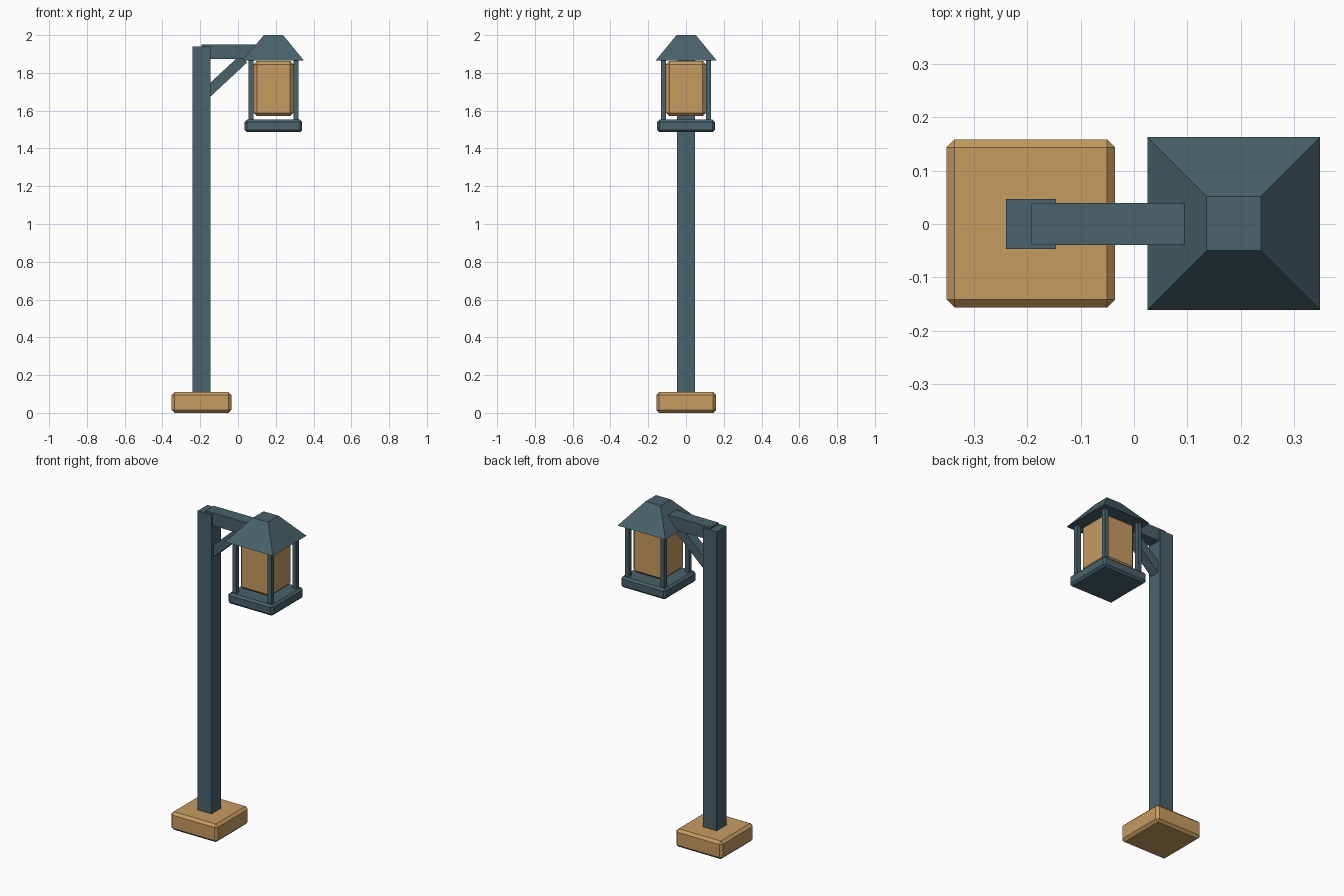
import bpy, bmesh, math
from mathutils import Matrix

if "Cube" in bpy.data.objects:
    bpy.data.objects.remove(bpy.data.objects["Cube"])


def material(name, color):
    m = bpy.data.materials.new(name)
    m.diffuse_color = (*color, 1)
    m.use_nodes = True
    m.node_tree.nodes["Principled BSDF"].inputs["Base Color"].default_value = m.diffuse_color
    return m


METAL = material("slate_metal", (0.065, 0.122, 0.145))
TAN = material("warm_tan", (0.565, 0.33, 0.115))


def box(name, center, size, mat, chamfer=0, tilt=0):
    bm = bmesh.new()
    bmesh.ops.create_cube(bm, size=1, matrix=Matrix.Diagonal((*size, 1)))
    if chamfer:
        bmesh.ops.bevel(bm, geom=bm.edges[:], offset=chamfer, segments=1,
                        affect='EDGES', profile=0.5)
    me = bpy.data.meshes.new(name)
    bm.to_mesh(me)
    bm.free()
    me.materials.append(mat)
    ob = bpy.data.objects.new(name, me)
    ob.location = center
    ob.rotation_euler = (0, tilt, 0)
    bpy.context.collection.objects.link(ob)
    return ob


LX = 0.1875   # lantern axis
PX = -0.1935  # post axis

# Foot, post and arm
box("base", (PX, 0.001, 0.055), (0.316, 0.316, 0.11), TAN, 0.015)
box("post", (PX, 0, 0.995), (0.094, 0.094, 1.89), METAL)
box("arm", (-0.049, 0, 1.912), (0.287, 0.078, 0.079), METAL)

# Diagonal brace between post and arm
x0, z0, x1, z1 = -0.18, 1.68, 0.03, 1.875
box("brace", ((x0 + x1) / 2, 0, (z0 + z1) / 2),
    (math.hypot(x1 - x0, z1 - z0), 0.06, 0.054), METAL,
    tilt=-math.atan2(z1 - z0, x1 - x0))

# Lantern tray, glass and corner rods
box("lantern_tray", (LX, 0, 1.519), (0.305, 0.305, 0.066), METAL, 0.012)
box("lantern_glass", (LX, 0, 1.717), (0.212, 0.212, 0.293), TAN, 0.018)
for i, sx in enumerate((-1, 1)):
    for j, sy in enumerate((-1, 1)):
        box(f"lantern_rod_{i * 2 + j + 1}", (LX + sx * 0.119, sy * 0.119, 1.705),
            (0.026, 0.026, 0.33), METAL)

# Truncated pyramid roof: taper the top of a box
roof = box("lantern_roof", (LX, 0.001, 1.9325), (0.324, 0.324, 0.135), METAL)
for v in roof.data.vertices:
    if v.co.z > 0:
        v.co.x *= 0.315
        v.co.y *= 0.315
